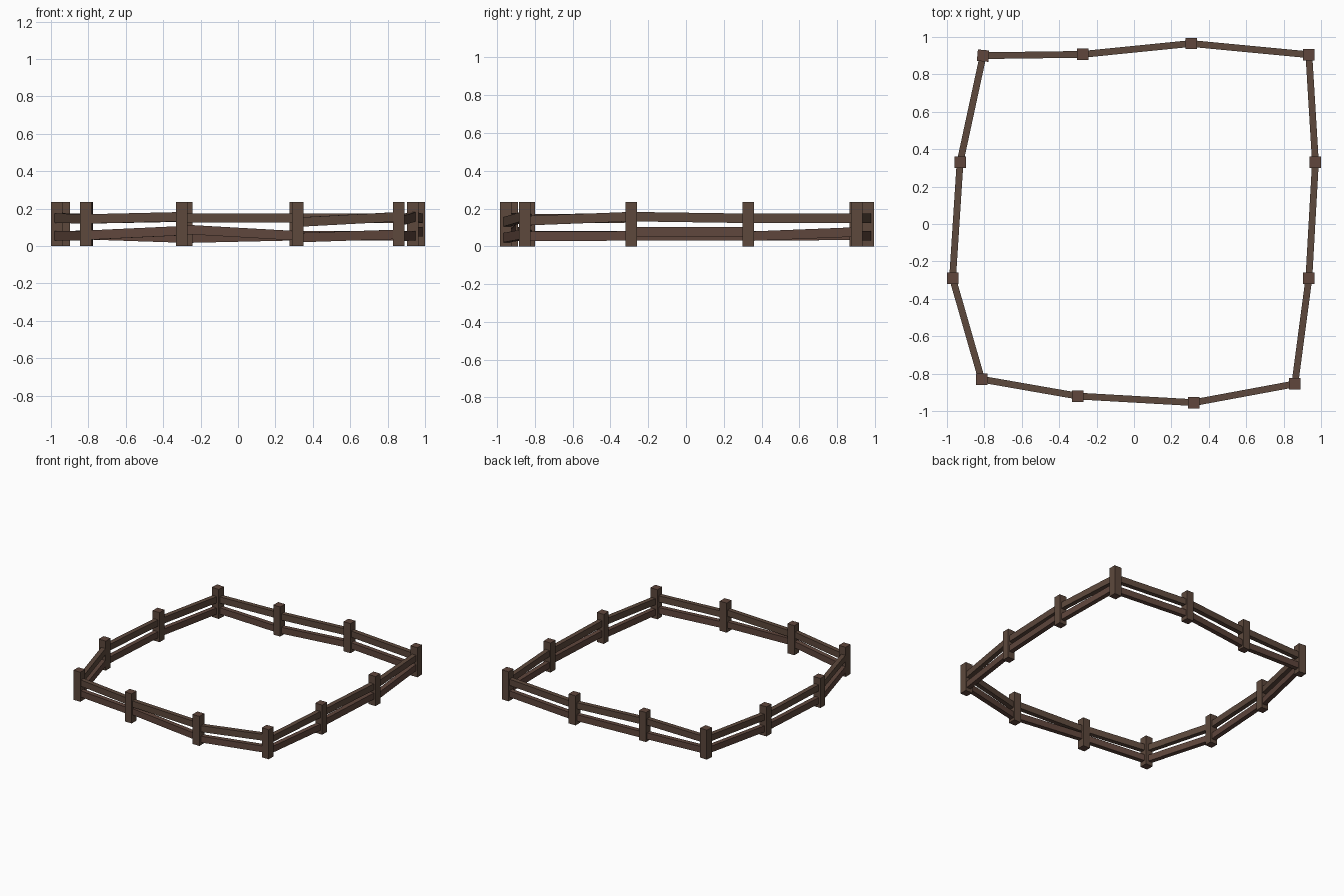
import bpy, bmesh, math
from mathutils import Matrix, Vector

if "Cube" in bpy.data.objects:
    bpy.data.objects.remove(bpy.data.objects["Cube"])


def flat(name, col):
    m = bpy.data.materials.new(name)
    m.diffuse_color = (*col, 1)
    m.use_nodes = True
    m.node_tree.nodes["Principled BSDF"].inputs["Base Color"].default_value = m.diffuse_color
    return m


brown = flat("brown wood", (0.110, 0.066, 0.046))
red_brown = flat("reddish brown wood", (0.116, 0.062, 0.046))


def box(name, size, matrix, mat, cap_mat=None):
    bm = bmesh.new()
    bmesh.ops.create_cube(bm, size=1)
    bmesh.ops.scale(bm, vec=size, verts=bm.verts)
    bm.normal_update()
    for f in bm.faces:
        f.material_index = 1 if cap_mat and abs(f.normal.z) > 0.9 else 0
    me = bpy.data.meshes.new(name)
    bm.to_mesh(me)
    bm.free()
    me.materials.append(mat)
    if cap_mat:
        me.materials.append(cap_mat)
    ob = bpy.data.objects.new(name, me)
    ob.matrix_world = matrix
    bpy.context.collection.objects.link(ob)


# Post positions, counter-clockwise from the front left corner
posts = [(-0.815, -0.83), (-0.30, -0.92), (0.32, -0.955), (0.86, -0.855),
         (0.935, -0.29), (0.97, 0.33), (0.935, 0.905), (0.305, 0.965),
         (-0.273, 0.907), (-0.807, 0.90), (-0.93, 0.33), (-0.97, -0.29)]

# Start and end heights for each bay: upper rail, lower rail
rails = [((.145, .157), (.058, .082)), ((.15, .15), (.09, .055)),
         ((.128, .157), (.045, .063)), ((.135, .157), (.052, .055)),
         ((.157, .148), (.076, .076)), ((.148, .148), (.053, .076)),
         ((.148, .148), (.055, .055)), ((.15, .15), (.055, .042)),
         ((.155, .145), (.042, .06)), ((.148, .148), (.058, .055)),
         ((.148, .157), (.055, .055)), ((.15, .145), (.055, .055))]

# Posts
for i, (x, y) in enumerate(posts):
    turn = math.radians(-5 if i == 9 else 0)
    box(f"post_{i + 1}", (0.061, 0.061, 0.235),
        Matrix.Translation((x, y, 0.1175)) @ Matrix.Rotation(turn, 4, 'Z'),
        brown, red_brown)

# Two rails between each pair of neighbouring posts
for i, bay in enumerate(rails):
    a, b = posts[i], posts[(i + 1) % len(posts)]
    for level, (za, zb), mat in zip(("upper", "lower"), bay, (brown, red_brown)):
        p, q = Vector((*a, za)), Vector((*b, zb))
        d = q - p
        rot = (Matrix.Rotation(math.atan2(d.y, d.x), 4, 'Z')
               @ Matrix.Rotation(-math.atan2(d.z, d.xy.length), 4, 'Y'))
        box(f"{level}_rail_{i + 1}", (d.length, 0.036, 0.05),
            Matrix.Translation((p + q) / 2) @ rot, mat)
